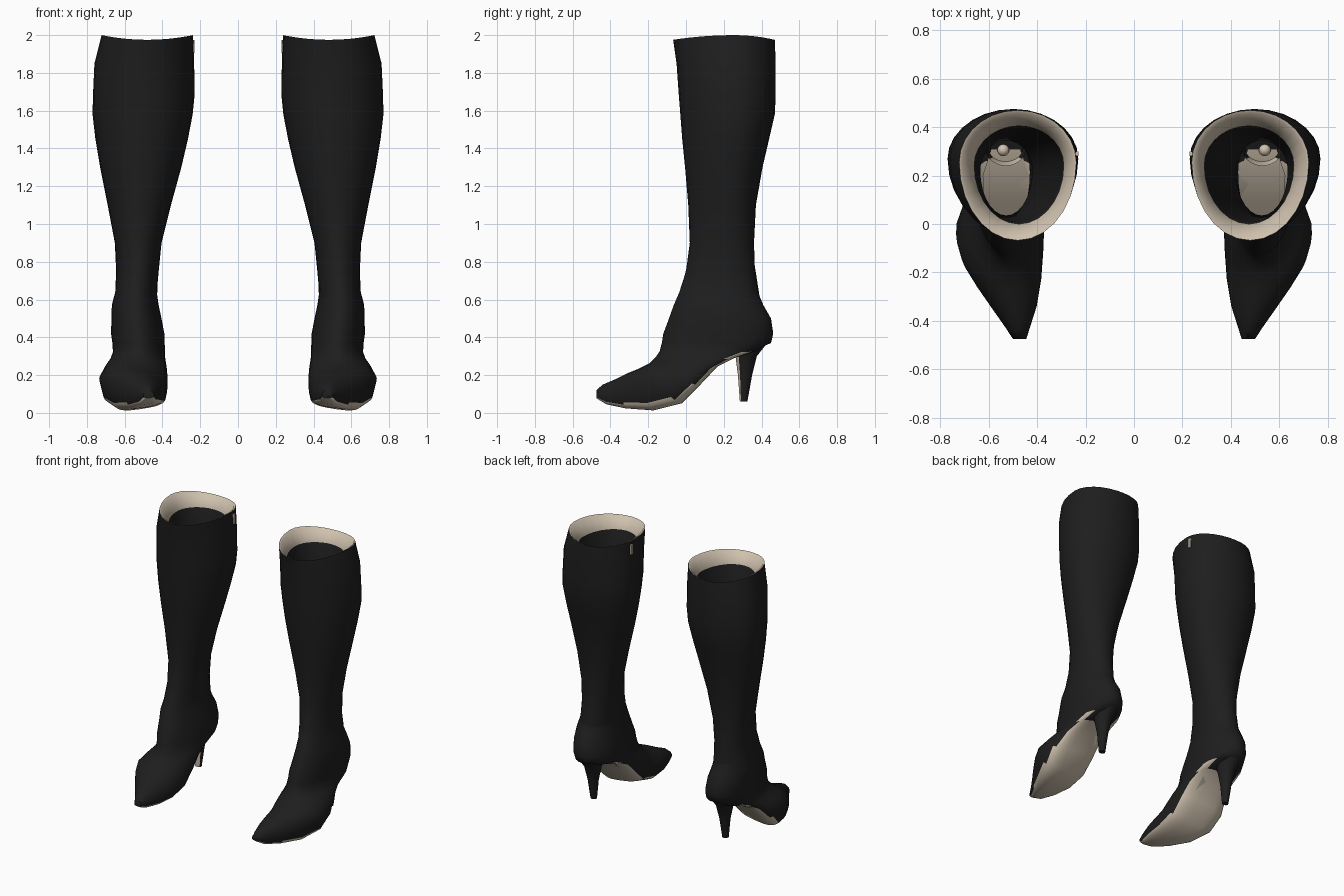
import bpy
import bmesh
from math import cos, sin, pi, copysign, radians
from mathutils import Vector

SIDES = 28

cube = bpy.data.objects.get("Cube")
if cube:
    bpy.data.objects.remove(cube, do_unlink=True)


def make_material(name, rgb):
    mat = bpy.data.materials.new(name)
    mat.use_nodes = True
    mat.diffuse_color = (*rgb, 1)
    shader = mat.node_tree.nodes["Principled BSDF"]
    shader.inputs["Base Color"].default_value = (*rgb, 1)
    shader.inputs["Roughness"].default_value = 0.6
    return mat


BLACK = make_material("black leather", (0.013, 0.013, 0.013))
BEIGE = make_material("beige lining", (0.62, 0.53, 0.42))


def power(value, exponent):
    return copysign(abs(value) ** exponent, value)


def ring(front, back, x0, x1, middle=0.6, square=1.0, roll=0.0, dip=0.0):
    """Closed section through a front and a back point (y, z), from x0 to x1."""
    front, back = Vector(front), Vector(back)
    centre = front.lerp(back, middle)
    points = []
    for i in range(SIDES):
        c, s = cos(2 * pi * i / SIDES), sin(2 * pi * i / SIDES)
        e = square if s > 0 else 1.0
        yz = centre + ((back if s > 0 else front) - centre) * abs(s) ** e
        x = (x0 + x1) / 2 + (x1 - x0) / 2 * power(c, e)
        z = yz.y + roll * (x1 - x) * max(s, 0) ** e - dip * s * s
        points.append((x, yz.x, z))
    return points


def add_part(name, bm, is_beige):
    """Turn a bmesh into a mirrored, smooth, two-colour object."""
    bm.normal_update()
    for f in bm.faces:
        f.material_index = int(is_beige(f))
    mesh = bpy.data.meshes.new(name)
    bm.to_mesh(mesh)
    bm.free()
    mesh.materials.append(BLACK)
    mesh.materials.append(BEIGE)
    obj = bpy.data.objects.new(name, mesh)
    bpy.context.collection.objects.link(obj)
    bpy.ops.object.select_all(action='DESELECT')
    obj.select_set(True)
    bpy.context.view_layer.objects.active = obj
    bpy.ops.object.shade_smooth_by_angle(angle=radians(55))
    obj.modifiers.new("other_side", 'MIRROR').use_mirror_merge = False
    return obj


def loft(rings):
    """Skin the rings in order and close the last one."""
    bm = bmesh.new()
    rows = [[bm.verts.new(p) for p in r] for r in rings]
    for a, b in zip(rows, rows[1:]):
        for i in range(SIDES):
            j = (i + 1) % SIDES
            bm.faces.new((a[i], b[i], b[j], a[j]))
    bm.faces.new(rows[-1][::-1])
    bm.faces.ensure_lookup_table()
    return bm


# Inner wall, bottom to top: z, front y, back y, inner x, outer x
lining = [
    (0.55, -0.05, 0.40, 0.43, 0.65),
    (0.90, 0.035, 0.345, 0.42, 0.635),
    (1.30, 0.02, 0.39, 0.33, 0.70),
    (1.60, 0.01, 0.41, 0.30, 0.68),
    (1.90, 0.00, 0.405, 0.29, 0.66),
]
# Shaft, top to bottom, same columns
shaft = [
    (1.85, -0.05, 0.475, 0.232, 0.76),
    (1.68, -0.038, 0.475, 0.23, 0.768),
    (1.58, -0.03, 0.47, 0.24, 0.77),
    (1.45, -0.02, 0.44, 0.265, 0.755),
    (1.30, -0.005, 0.405, 0.30, 0.73),
    (1.10, 0.012, 0.37, 0.355, 0.69),
    (0.90, 0.02, 0.36, 0.405, 0.652),
    (0.75, 0.0, 0.365, 0.42, 0.645),
    (0.64, -0.035, 0.38, 0.43, 0.65),
    (0.57, -0.065, 0.41, 0.42, 0.668),
    (0.50, -0.09, 0.45, 0.405, 0.67),
    (0.42, -0.12, 0.462, 0.39, 0.672),
    (0.37, -0.128, 0.45, 0.388, 0.665),
]
# Foot, heel to toe: upper y, z, sole y, z, inner x, outer x
foot = [
    (-0.14, 0.325, 0.38, 0.32, 0.387, 0.662),
    (-0.16, 0.295, 0.27, 0.283, 0.385, 0.675),
    (-0.19, 0.265, 0.17, 0.232, 0.378, 0.705),
    (-0.22, 0.25, 0.08, 0.135, 0.372, 0.735),
    (-0.26, 0.23, -0.02, 0.035, 0.375, 0.715),
    (-0.31, 0.21, -0.17, 0.0, 0.383, 0.66),
    (-0.37, 0.18, -0.32, 0.015, 0.402, 0.59),
    (-0.44, 0.15, -0.42, 0.04, 0.43, 0.53),
    (-0.475, 0.12, -0.475, 0.075, 0.445, 0.50),
]

# Boot shell: lining, wavy rim, shaft and foot in one skin
rings = [ring((f, z), (b, z), x0, x1) for z, f, b, x0, x1 in lining]
rings.append(ring((-0.055, 1.995), (0.458, 1.995), 0.252, 0.71, dip=0.025))
rings.append(ring((-0.068, 2.0), (0.47, 2.0), 0.238, 0.722, dip=0.025))
rings += [ring((f, z), (b, z), x0, x1) for z, f, b, x0, x1 in shaft]
rings += [ring((yu, zu), (ys, zs), x0, x1, square=0.65, roll=0.14)
          for yu, zu, ys, zs, x0, x1 in foot]
band = range((len(lining) - 1) * SIDES, (len(lining) + 1) * SIDES)
first_sole = (len(rings) - len(foot)) * SIDES


def lining_or_sole(face):
    sole = (face.index >= first_sole and face.normal.z < -0.45
            and face.calc_center_median().y < 0.29)
    return face.index in band or sole


shell = loft(rings)
shell.faces.index_update()
add_part("boot_shell", shell, lining_or_sole)

# Tapered heel with a lined front
heel_rows = [
    (0.37, 0.24, 0.43, 0.085),
    (0.30, 0.262, 0.375, 0.06),
    (0.20, 0.275, 0.35, 0.037),
    (0.06, 0.285, 0.325, 0.022),
]
heel = loft([ring((f, z), (b, z), 0.53 - w, 0.53 + w, middle=0.4)
             for z, f, b, w in heel_rows])
add_part("heel", heel, lambda f: f.normal.y < -0.7)

# Insole: sloping strip inside the foot
insole = bmesh.new()
strip = [(0.03, 0.15, 0.06), (0.10, 0.21, 0.09),
         (0.20, 0.29, 0.095), (0.31, 0.335, 0.06)]
edges = [[insole.verts.new((0.53 + w * k, y, z)) for k in (-1, 1)]
         for y, z, w in strip]
for a, b in zip(edges, edges[1:]):
    insole.faces.new((a[0], a[1], b[1], b[0]))
add_part("insole", insole, lambda f: True)

# Heel nail head at the back of the insole
nail = bmesh.new()
bmesh.ops.create_uvsphere(nail, u_segments=12, v_segments=8, radius=0.025)
bmesh.ops.translate(nail, verts=nail.verts, vec=(0.54, 0.305, 0.35))
add_part("nail_head", nail, lambda f: True)

# Zip pull on the inner side of the rim
pull = bmesh.new()
bmesh.ops.create_cube(pull, size=1)
bmesh.ops.scale(pull, verts=pull.verts, vec=(0.012, 0.018, 0.07))
bmesh.ops.translate(pull, verts=pull.verts, vec=(0.236, 0.29, 1.94))
add_part("zip_pull", pull, lambda f: True)
